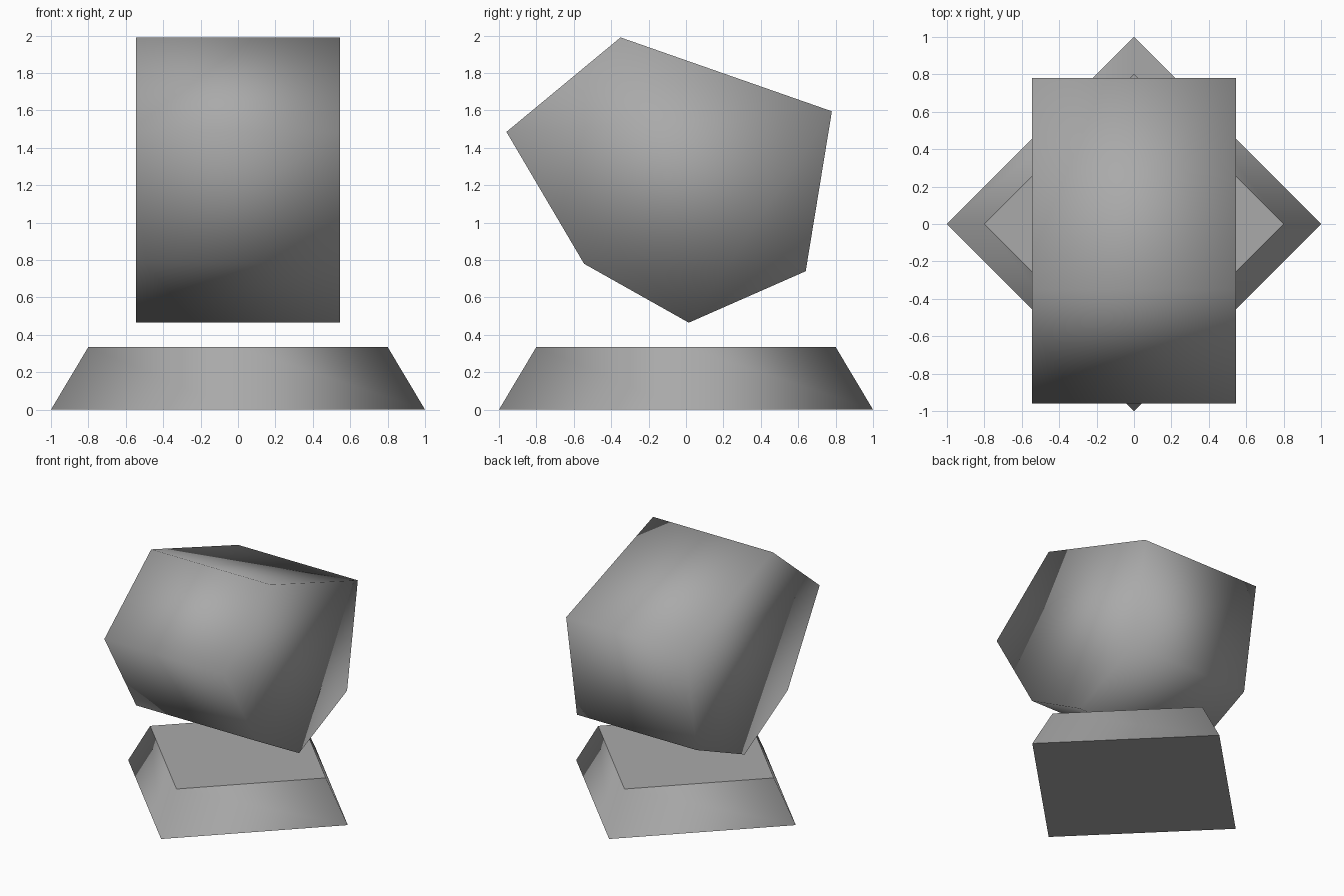
import bpy
import bmesh
from mathutils import Matrix

# Remove the default cube
if "Cube" in bpy.data.objects:
    bpy.data.objects.remove(bpy.data.objects["Cube"], do_unlink=True)

# Single grey colour
grey = bpy.data.materials.new("stone_grey")
grey.use_nodes = True
colour = (0.4, 0.4, 0.4, 1.0)
grey.diffuse_color = colour
grey.node_tree.nodes["Principled BSDF"].inputs["Base Color"].default_value = colour


def finish(name, bm):
    """Turn a bmesh into a named, coloured object."""
    bmesh.ops.recalc_face_normals(bm, faces=bm.faces)
    mesh = bpy.data.meshes.new(name)
    bm.to_mesh(mesh)
    bm.free()
    mesh.materials.append(grey)
    obj = bpy.data.objects.new(name, mesh)
    bpy.context.collection.objects.link(obj)
    return obj


# Pedestal: four-sided tapered block with smooth sides and flat caps
HEIGHT = 0.335
bm = bmesh.new()
bmesh.ops.create_cone(bm, cap_ends=True, segments=4, radius1=1.0, radius2=0.8,
                      depth=HEIGHT, matrix=Matrix.Translation((0, 0, HEIGHT / 2)))
# Turn the corners onto the axes if the primitive starts between them
corner = max(bm.verts, key=lambda v: v.co.xy.length)
angle = -corner.co.xy.angle_signed((1, 0))
bmesh.ops.rotate(bm, verts=bm.verts, matrix=Matrix.Rotation(-angle, 3, "Z")
                 if abs(corner.co.x * corner.co.y) > 0.01 else Matrix.Identity(3))
bm.normal_update()
for face in bm.faces:
    face.smooth = abs(face.normal.z) < 0.9
finish("pedestal", bm)

# Floating boulder: six-sided side profile (y, z) extruded across x, fully smooth
PROFILE = [(-0.35, 1.99), (0.78, 1.595), (0.64, 0.74),
           (0.015, 0.465), (-0.545, 0.78), (-0.96, 1.485)]
HALF_WIDTH = 0.545
bm = bmesh.new()
cap = bm.faces.new([bm.verts.new((-HALF_WIDTH, y, z)) for y, z in PROFILE])
extruded = bmesh.ops.extrude_face_region(bm, geom=[cap], use_keep_orig=True)
moved = [g for g in extruded["geom"] if isinstance(g, bmesh.types.BMVert)]
bmesh.ops.translate(bm, verts=moved, vec=(2 * HALF_WIDTH, 0, 0))
for face in bm.faces:
    face.smooth = True
finish("floating_boulder", bm)
